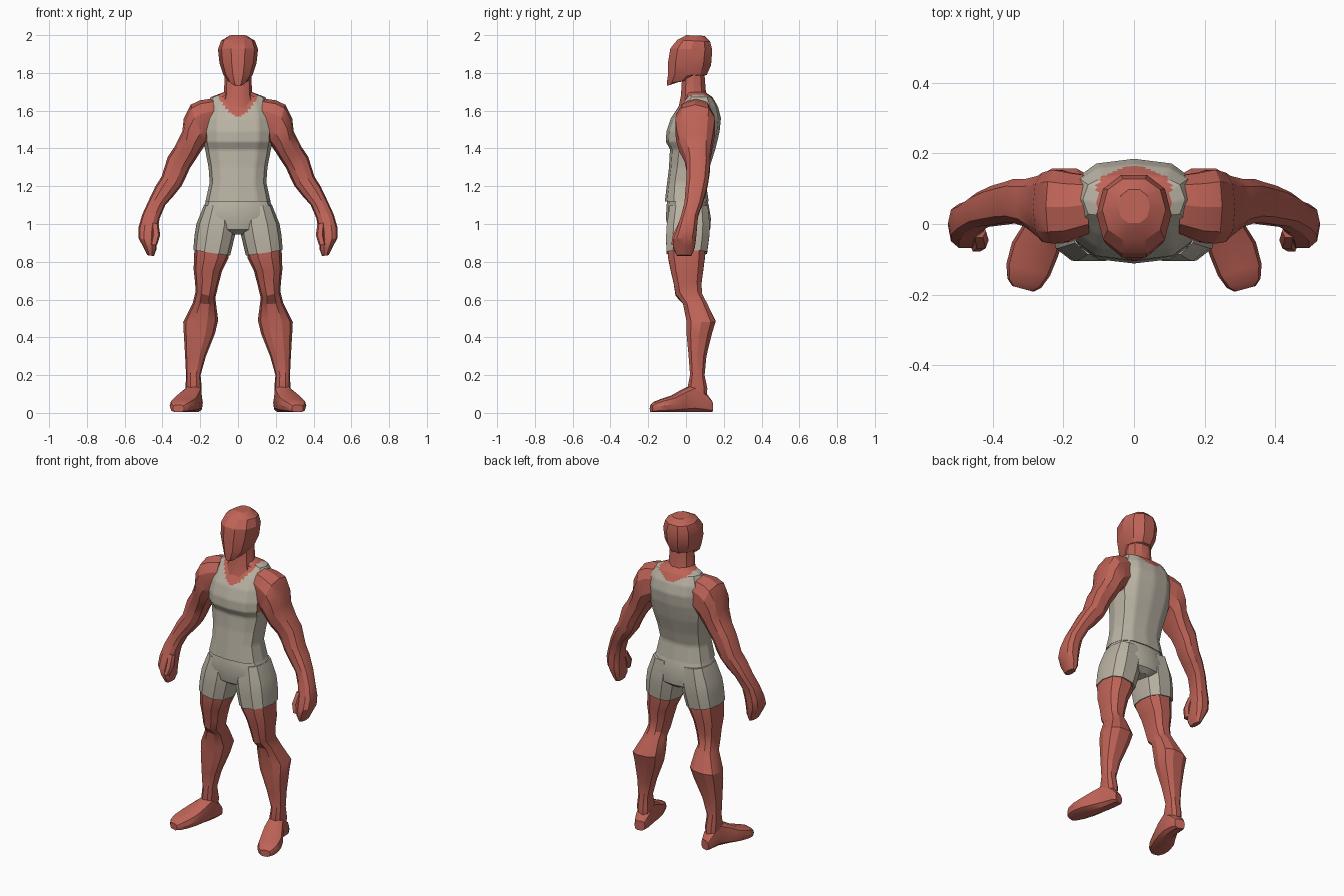
import bpy
import bmesh
from math import cos, sin, pi, copysign, radians
from mathutils import Vector

if "Cube" in bpy.data.objects:
    bpy.data.objects.remove(bpy.data.objects["Cube"], do_unlink=True)


def make_material(name, colour):
    material = bpy.data.materials.new(name)
    material.use_nodes = True
    material.diffuse_color = colour
    material.node_tree.nodes["Principled BSDF"].inputs["Base Color"].default_value = colour
    return material


SKIN, CLOTH = 0, 1
MATERIALS = [make_material("red skin", (0.52, 0.125, 0.095, 1)),
             make_material("beige cloth", (0.49, 0.45, 0.37, 1))]


def softened(value, power):
    return copysign(abs(value) ** power, value)


def loft(name, rings, sides=10, power=0.8, colour_rule=None, colour=SKIN,
         mirror=False, cuts=0, sharp=32):
    """Skin a closed tube through rings given as (centre, side vector, depth vector)."""
    bm = bmesh.new()
    loops = []
    for centre, across, along in rings:
        loop = []
        for i in range(sides):
            angle = 2 * pi * i / sides
            point = (centre + across * softened(cos(angle), power)
                     + along * softened(sin(angle), power))
            loop.append(bm.verts.new(point))
        loops.append(loop)
    for lower, upper in zip(loops, loops[1:]):
        for i in range(sides):
            j = (i + 1) % sides
            bm.faces.new((lower[i], lower[j], upper[j], upper[i]))
    bm.faces.new(loops[0])
    bm.faces.new(loops[-1])
    bmesh.ops.recalc_face_normals(bm, faces=bm.faces)
    if cuts:
        bmesh.ops.subdivide_edges(bm, edges=bm.edges, cuts=cuts, use_grid_fill=True)
    for face in bm.faces:
        middle = face.calc_center_median()
        face.material_index = colour_rule(middle) if colour_rule else colour
    mesh = bpy.data.meshes.new(name)
    bm.to_mesh(mesh)
    bm.free()
    for material in MATERIALS:
        mesh.materials.append(material)
    part = bpy.data.objects.new(name, mesh)
    bpy.context.collection.objects.link(part)
    if mirror:
        part.modifiers.new("Mirror", "MIRROR")
    bpy.ops.object.select_all(action="DESELECT")
    part.select_set(True)
    bpy.context.view_layer.objects.active = part
    bpy.ops.object.shade_smooth_by_angle(angle=radians(sharp))
    return part


def level_ring(width, front, back, height, tilt=0.0):
    """Ring across the body's middle; tilt raises the back edge above the front."""
    centre = Vector((0, (front + back) / 2, height + tilt / 2))
    return centre, Vector((width, 0, 0)), Vector((0, (back - front) / 2, tilt / 2))


def limb_ring(inner_x, inner_z, outer_x, outer_z, front, back):
    """Ring around a limb, spanning an inner and an outer edge point."""
    inner = Vector((inner_x, 0, inner_z))
    outer = Vector((outer_x, 0, outer_z))
    depth = Vector((0, (back - front) / 2, 0))
    centre = (inner + outer) / 2 + Vector((0, (front + back) / 2, 0))
    return centre, (outer - inner) / 2, depth


def foot_ring(x, y, width, top):
    """Upright ring standing on the ground, turned with the toes outward."""
    centre = Vector((x, y, top / 2 + 0.003))
    return centre, Vector((width, width * 0.27, 0)), Vector((0, 0, top / 2))


# Head: narrow chin, tilted jaw, rounded crown
head = [(.032, -.1, -.02, 1.73, .035), (.05, -.105, .05, 1.745, .02),
        (.078, -.1, .115, 1.79, 0), (.098, -.1, .138, 1.86, -.02),
        (.106, -.088, .144, 1.93, -.01), (.09, -.05, .132, 1.975, -.01),
        (.045, 0, .1, 2, -.004)]
loft("head", [level_ring(*ring) for ring in head], power=0.9, sharp=25)

# Neck
neck = [(.1, -.045, .13, 1.61), (.075, -.03, .11, 1.68), (.07, -.022, .1, 1.8)]
loft("neck", [level_ring(*ring) for ring in neck], power=0.9)


def vest_colour(point):
    """Bare above the neckline scoop and outside the straps."""
    side = abs(point.x)
    if point.z > 1.43 and side > 0.163:
        return SKIN
    scoop = 1.57 if point.y < 0.05 else 1.63
    if side < 0.105 and point.z > scoop + 8 * (1.68 - scoop) * side ** 2 / 0.09:
        return SKIN
    return CLOTH


# Torso with the vest, ending in a flared hem
torso = [(.07, .0, .1, 1.7), (.145, .0, .14, 1.672), (.17, -.04, .17, 1.62),
         (.18, -.08, .185, 1.56), (.185, -.104, .178, 1.49), (.183, -.106, .165, 1.435),
         (.174, -.085, .155, 1.395), (.156, -.09, .125, 1.3), (.15, -.1, .105, 1.22),
         (.172, -.112, .12, 1.12), (.15, -.09, .1, 1.12)]
loft("torso_and_vest", [level_ring(*ring) for ring in torso], sides=12, power=0.75,
     colour_rule=vest_colour, cuts=5)

# Seat of the shorts
seat = [(.15, -.09, .1, 1.17), (.178, -.103, .12, 1.1), (.205, -.106, .132, 1.03),
        (.17, -.095, .128, .97), (.07, -.06, .1, .945)]
loft("shorts_seat", [level_ring(*ring) for ring in seat], sides=12, power=0.75, colour=CLOTH)

# Short legs, open-looking at a slanted hem
short_leg = [(.02, 1.09, .18, 1.1, -.09, .12), (.006, 1.0, .22, 1.0, -.106, .13),
             (.018, .93, .23, .94, -.11, .128), (.042, .832, .237, .862, -.108, .116),
             (.06, .84, .22, .865, -.09, .1)]
loft("shorts_leg", [limb_ring(*ring) for ring in short_leg], colour=CLOTH, mirror=True)

# Legs: thigh, jutting knee, full calf, thin ankle
leg = [(.05, .88, .228, .9, -.1, .105), (.05, .82, .232, .84, -.1, .105),
       (.085, .75, .235, .76, -.085, .095), (.103, .68, .227, .69, -.068, .085),
       (.12, .61, .225, .64, -.058, .088), (.116, .575, .24, .58, -.018, .115),
       (.105, .49, .29, .48, 0, .16), (.122, .42, .287, .42, 0, .14),
       (.17, .3, .28, .3, .012, .11), (.198, .2, .275, .2, .02, .1),
       (.192, .13, .278, .13, .005, .115), (.2, .04, .265, .04, .03, .11)]
loft("leg", [limb_ring(*ring) for ring in leg], mirror=True, sharp=28)

# Feet, heel to toe
foot = [(.225, .135, .03, .06), (.228, .105, .042, .1), (.236, .04, .046, .15),
        (.258, -.02, .058, .12), (.28, -.07, .066, .09), (.3, -.13, .062, .07),
        (.311, -.168, .048, .055), (.315, -.184, .03, .04)]
loft("foot", [foot_ring(*ring) for ring in foot], power=0.65, mirror=True)

# Arms: shoulder, upper arm, forearm, wrist and fist
arm = [(.12, 1.45, .13, 1.665, -.03, .14), (.172, 1.42, .2, 1.655, -.055, .15),
       (.186, 1.4, .25, 1.632, -.06, .158), (.2, 1.38, .287, 1.56, -.055, .15),
       (.225, 1.34, .295, 1.49, -.04, .14), (.255, 1.295, .335, 1.41, -.01, .13),
       (.275, 1.25, .372, 1.355, 0, .13), (.3, 1.2, .405, 1.25, 0, .12),
       (.34, 1.15, .437, 1.2, -.005, .11), (.385, 1.1, .475, 1.12, -.01, .09),
       (.415, 1.03, .507, 1.05, -.028, .065), (.425, .97, .527, .98, -.05, .06),
       (.43, .91, .527, .925, -.07, .055), (.432, .865, .505, .885, -.07, .048),
       (.445, .83, .48, .835, -.05, .03)]
loft("arm_and_fist", [limb_ring(*ring) for ring in arm], mirror=True, sharp=28)

# Thumbs folded over the front of the fists
thumb = [(.42, 1.0, .46, 1.01, -.04, 0), (.412, .94, .455, .945, -.072, -.02),
         (.428, .89, .465, .89, -.08, -.04)]
loft("thumb", [limb_ring(*ring) for ring in thumb], sides=6, mirror=True)
